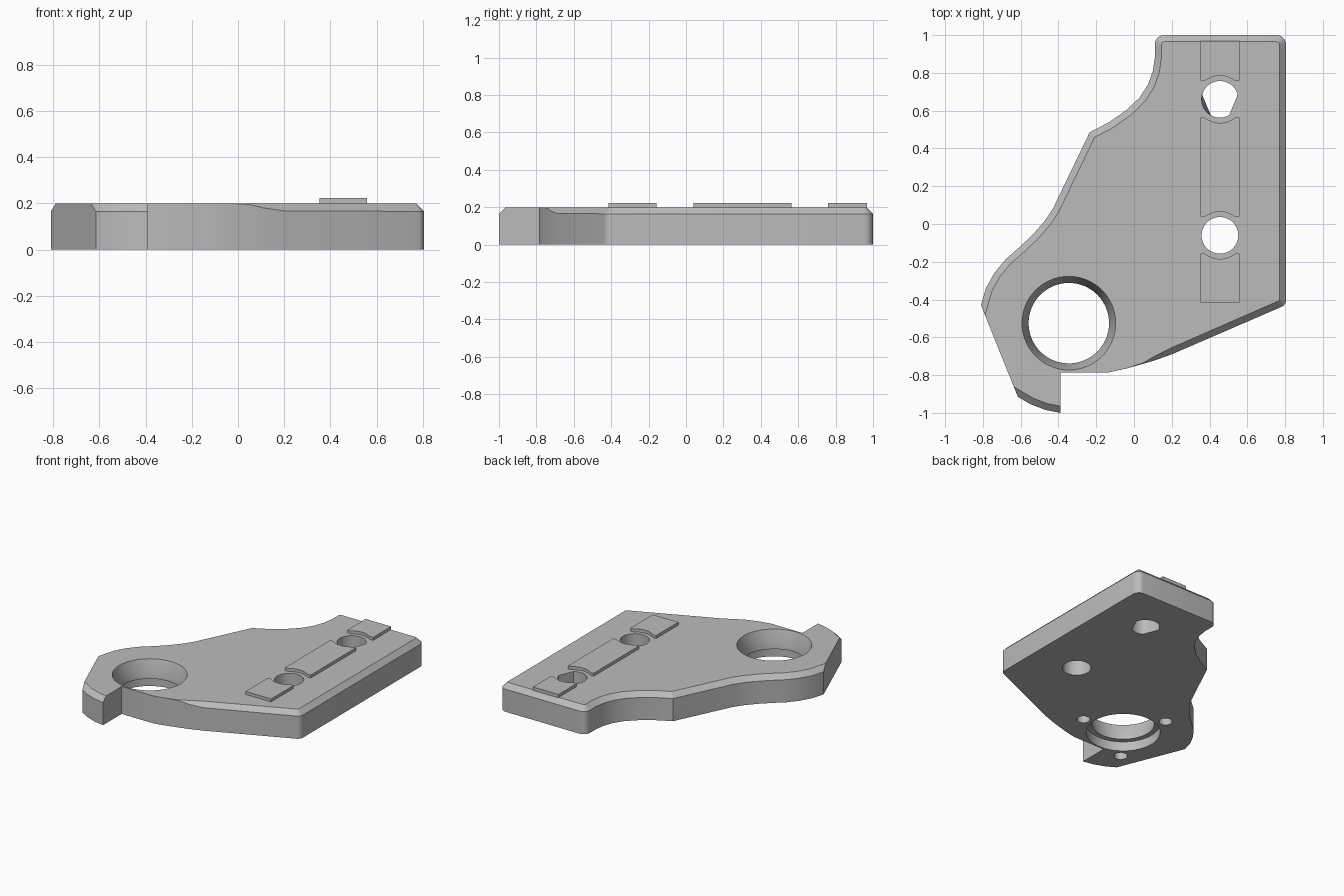
import bpy, bmesh, math
from mathutils import Vector

cube = bpy.data.objects.get("Cube")
if cube:
    bpy.data.objects.remove(cube, do_unlink=True)

grey = bpy.data.materials.new("plain grey")
grey.use_nodes = True
grey.diffuse_color = (0.5, 0.5, 0.5, 1)
grey.node_tree.nodes["Principled BSDF"].inputs["Base Color"].default_value = (0.5, 0.5, 0.5, 1)

HEIGHT, CHAMFER = 0.2, 0.035
HOLE_X, HOLE_YS = 0.455, (-0.06, 0.66)
BORE = Vector((-0.345, -0.525))


def arc(cx, cy, r, a0, a1, n):
    return [(cx + r * math.cos(math.radians(a0 + (a1 - a0) * i / n)),
             cy + r * math.sin(math.radians(a0 + (a1 - a0) * i / n))) for i in range(n + 1)]


def loft(name, rings):
    """Closed solid through rings of 3D points with equal counts."""
    bm = bmesh.new()
    loops = [[bm.verts.new(p) for p in ring] for ring in rings]
    n = len(rings[0])
    for a, b in zip(loops, loops[1:]):
        for i in range(n):
            j = (i + 1) % n
            bm.faces.new((a[i], a[j], b[j], b[i]))
    bm.faces.new(loops[0][::-1])
    bm.faces.new(loops[-1])
    bmesh.ops.remove_doubles(bm, verts=bm.verts, dist=1e-5)
    bmesh.ops.recalc_face_normals(bm, faces=bm.faces)
    mesh = bpy.data.meshes.new(name)
    bm.to_mesh(mesh)
    bm.free()
    mesh.materials.append(grey)
    obj = bpy.data.objects.new(name, mesh)
    bpy.context.collection.objects.link(obj)
    return obj


def at(points, z):
    return [(p[0], p[1], z) for p in points]


def revolve(name, x, y, profile, n=48):
    """Round solid from (radius, z) pairs."""
    return loft(name, [at(arc(x, y, r, 0, 360, n)[:-1], z) for r, z in profile])


# Outline runs counter-clockwise as (points, chamfer width of the edges leaving them)
sections = [
    ([(0.05, -0.74)], 0.01),
    ([(0.11, -0.722)], 0.03),
    ([(0.2, -0.69)] + arc(0.765, -0.402, 0.04, -66, 0, 5)
     + arc(0.755, 0.95, 0.05, 0, 90, 6) + arc(0.16, 0.95, 0.05, 90, 180, 6)
     + [(0.11, 0.88), (0.1, 0.81), (0.075, 0.74), (0.03, 0.67), (-0.04, 0.603), (-0.13, 0.54),
        (-0.235, 0.485), (-0.43, 0.08), (-0.47, 0.02), (-0.53, -0.05), (-0.6, -0.117),
        (-0.68, -0.187), (-0.74, -0.26), (-0.785, -0.342)], CHAMFER),
    ([(-0.81, -0.43)], 0),
    ([(-0.615, -0.915), (-0.55, -0.953), (-0.47, -0.984)], CHAMFER),
    ([(-0.39, -1.0), (-0.39, -0.785), (-0.13, -0.785), (-0.04, -0.765)], 0),
]
outline = [Vector(p) for pts, w in sections for p in pts]
widths = [w for pts, w in sections for p in pts]

# Shoulder and top rings: each top corner is where the inset edges meet
shoulder, top = [], []
for i, p in enumerate(outline):
    d1 = (p - outline[i - 1]).normalized()
    d2 = (outline[(i + 1) % len(outline)] - p).normalized()
    n1, n2 = Vector((-d1.y, d1.x)), Vector((-d2.y, d2.x))
    w1, w2 = widths[i - 1], widths[i]
    det = n1.x * n2.y - n1.y * n2.x
    if abs(det) < 0.25:
        drop = (w1 + w2) / 2
        move = (n1 + n2).normalized() * drop
    else:
        drop = max(w1, w2)
        move = Vector((w1 * n2.y - w2 * n1.y, n1.x * w2 - n2.x * w1)) / det
    shoulder.append((p.x, p.y, HEIGHT - drop))
    top.append((p.x + move.x, p.y + move.y, HEIGHT))
plate = loft("base_plate", [at(outline, 0), shoulder, top])

# Large bore: cone from above, counterbore from below
cutters = [
    revolve("bore_cutter", BORE.x, BORE.y,
            [(0.25, -0.1), (0.25, 0.07), (0.213, 0.07), (0.213, 0.09),
             (0.248, HEIGHT), (0.248, 0.3)], 64),
    revolve("bolt_hole_cutter", HOLE_X, HOLE_YS[0], [(0.097, -0.1), (0.097, 0.3)]),
]

# Blind screw holes around the bore, underneath
for k in range(3):
    a = math.radians(-7 + 120 * k)
    cutters.append(revolve("screw_hole_cutter", BORE.x + 0.32 * math.cos(a),
                           BORE.y + 0.32 * math.sin(a), [(0.045, -0.1), (0.045, 0.1)], 24))


# Keyed hole: flat on the right, sloping flat on the left
def keyed(left_flat):
    pts = []
    for x, y in arc(0, 0, 0.097, 0, 360, 48)[:-1]:
        limit = 0.088 + 0.42 * (y - 0.01)
        x = min(x, limit)
        if left_flat:
            x = max(x, -limit)
        pts.append((HOLE_X + x, HOLE_YS[1] + y))
    return pts


cutters.append(loft("keyed_hole_cutter", [at(keyed(True), -0.1), at(keyed(True), 0),
                                          at(keyed(False), HEIGHT), at(keyed(False), 0.3)]))

bpy.context.view_layer.objects.active = plate
for cutter in cutters:
    mod = plate.modifiers.new("cut", "BOOLEAN")
    mod.operation, mod.solver, mod.object = "DIFFERENCE", "EXACT", cutter
    bpy.ops.object.modifier_apply(modifier=mod.name)
    bpy.data.objects.remove(cutter, do_unlink=True)


# Raised pads whose ends curve around the holes
def pad_edge(end, hole=None):
    pts = []
    for i in range(25):
        dx = -0.103 + 0.206 * i / 24
        y = end
        if hole is not None:
            rise = math.sqrt(0.125 ** 2 - dx ** 2)
            y = max(end, hole + rise) if end > hole else min(end, hole - rise)
        pts.append((HOLE_X + dx, y))
    return pts


low, high = HOLE_YS
pads = [
    ("front_pad", pad_edge(-0.415), pad_edge(low - 0.097, low)),
    ("middle_pad", pad_edge(low + 0.1, low), pad_edge(high - 0.097, high)),
    ("back_pad", pad_edge(high + 0.1, high), pad_edge(0.968)),
]
parts = [plate]
for name, front, back in pads:
    ring = front + back[::-1]
    parts.append(loft(name, [at(ring, HEIGHT - 0.005), at(ring, 0.222)]))

# Smooth curved walls, crisp edges
bpy.ops.object.select_all(action="DESELECT")
for part in parts:
    part.select_set(True)
bpy.context.view_layer.objects.active = plate
bpy.ops.object.shade_smooth_by_angle(angle=math.radians(25))
